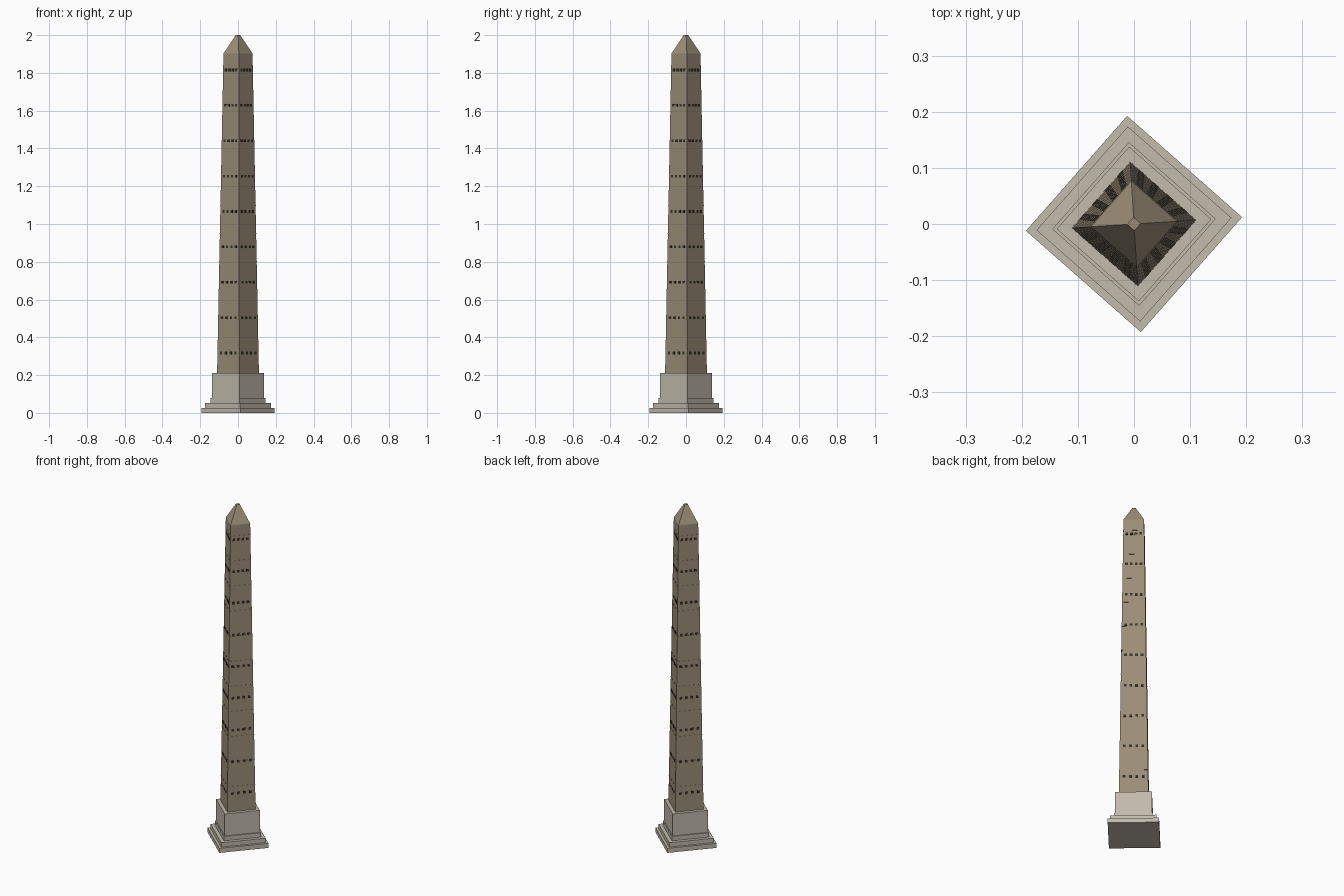
import bpy, bmesh, math
from mathutils import Matrix

if "Cube" in bpy.data.objects:
    bpy.data.objects.remove(bpy.data.objects["Cube"])

ROT = math.radians(3.6)  # direction of the first corner
SHAFT_Z0, SHAFT_Z1 = 0.21, 1.903
SHAFT_R0, SHAFT_R1 = 0.111, 0.077


def mat(name, rgb):
    m = bpy.data.materials.new(name)
    m.diffuse_color = (*rgb, 1)
    m.use_nodes = True
    m.node_tree.nodes["Principled BSDF"].inputs["Base Color"].default_value = m.diffuse_color
    return m


pale = mat("pale stone", (0.54, 0.50, 0.42))
tan = mat("tan stone", (0.33, 0.27, 0.185))
dark = mat("dark opening", (0.035, 0.03, 0.022))


def finish(name, bm, material):
    bmesh.ops.recalc_face_normals(bm, faces=bm.faces)
    me = bpy.data.meshes.new(name)
    bm.to_mesh(me)
    bm.free()
    me.materials.append(material)
    ob = bpy.data.objects.new(name, me)
    bpy.context.collection.objects.link(ob)
    return ob


def frustum(bm, z0, z1, r0, r1):
    """Square frustum; r is the centre-to-corner distance."""
    rings = [[bm.verts.new((r * math.cos(ROT + i * math.pi / 2),
                            r * math.sin(ROT + i * math.pi / 2), z))
              for i in range(4)] for z, r in ((z0, r0), (z1, r1))]
    a, b = rings
    for i in range(4):
        j = (i + 1) % 4
        bm.faces.new((a[i], a[j], b[j], b[i]))
    bm.faces.new(a[::-1])
    bm.faces.new(b)


def block(name, z0, z1, r0, r1, material):
    bm = bmesh.new()
    frustum(bm, z0, z1, r0, r1)
    finish(name, bm, material)


def shaft_r(z):
    return SHAFT_R0 + (SHAFT_R1 - SHAFT_R0) * (z - SHAFT_Z0) / (SHAFT_Z1 - SHAFT_Z0)


# stepped base and pedestal
block("lower_step", 0, 0.027, 0.193, 0.193, pale)
block("middle_step", 0.027, 0.053, 0.174, 0.174, pale)
block("upper_step", 0.053, 0.079, 0.146, 0.146, pale)
block("pedestal", 0.079, SHAFT_Z0, 0.138, 0.138, pale)

# tapering shaft and pointed cap
block("shaft", SHAFT_Z0, SHAFT_Z1, SHAFT_R0, SHAFT_R1, tan)
block("pointed_cap", SHAFT_Z1, 2.0, SHAFT_R1, 0.012, tan)

# thin stone course ridges
bm = bmesh.new()
for k in range(1, 12):
    z = SHAFT_Z0 + 0.148 * k
    r = shaft_r(z) + 0.001
    frustum(bm, z - 0.002, z + 0.002, r, r)
finish("course_ridges", bm, tan)

# rows of small dark openings on all four faces
bm = bmesh.new()
for row in range(9):
    z = 0.317 + 0.1873 * row
    apothem = shaft_r(z) / math.sqrt(2)
    for side in range(4):
        turn = Matrix.Rotation(ROT + math.pi / 4 + side * math.pi / 2, 4, 'Z')
        for k in range(4):
            y = (k - 1.5) * 0.44 * apothem
            bmesh.ops.create_cube(bm, size=1, matrix=turn
                                  @ Matrix.Translation((apothem, y, z))
                                  @ Matrix.Diagonal((0.004, 0.014, 0.014, 1)))
finish("openings", bm, dark)
